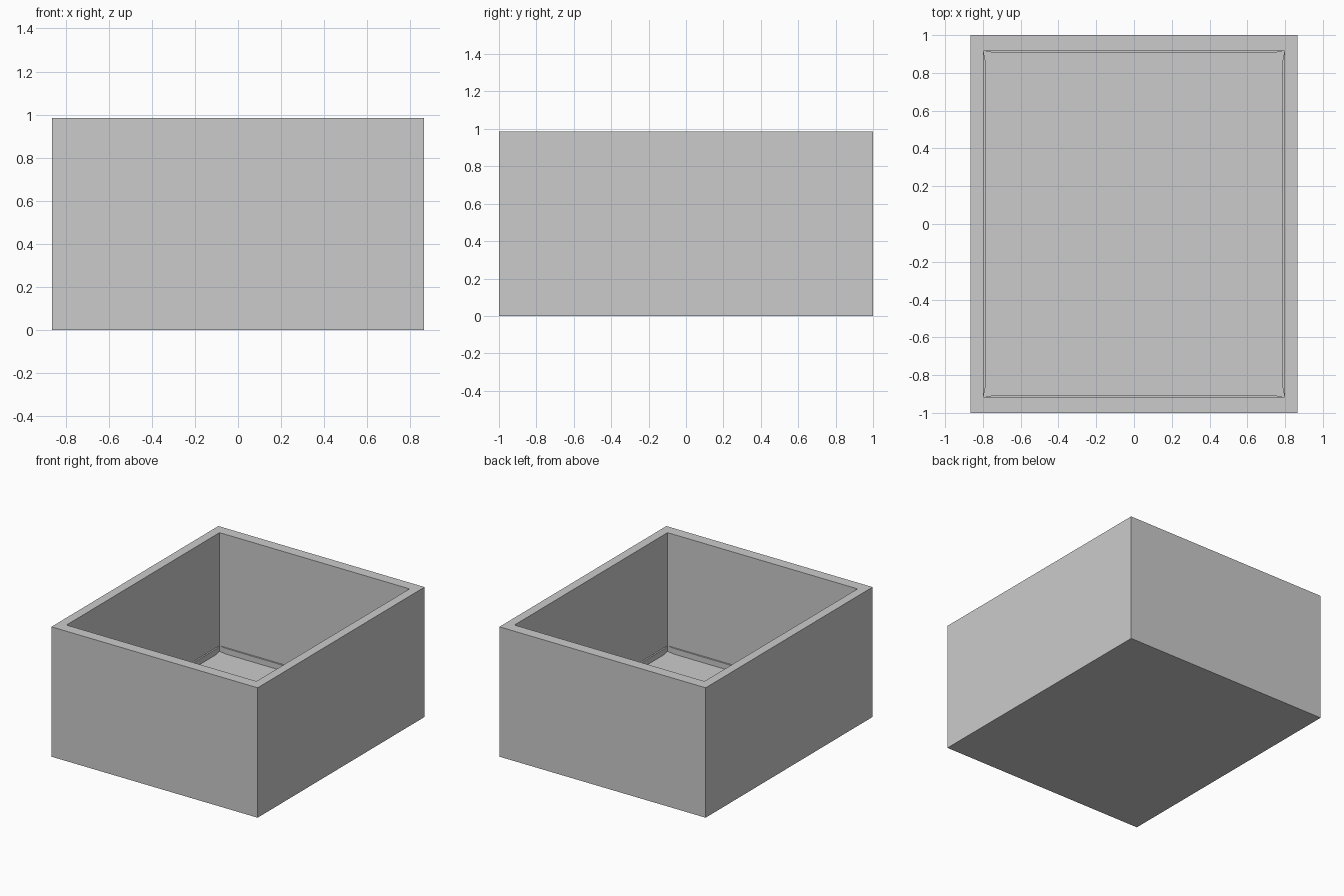
import bpy, bmesh

if "Cube" in bpy.data.objects:
    bpy.data.objects.remove(bpy.data.objects["Cube"])

HX, HY, H = 0.865, 1.0, 0.985      # outer half sizes and height
IX, IY = 0.797, 0.917              # cavity half sizes
FLOOR, LEDGE, DEPTH, TAPER = 0.085, 0.128, 0.012, 0.06


def make_object(name, bm):
    bmesh.ops.recalc_face_normals(bm, faces=bm.faces)
    mesh = bpy.data.meshes.new(name)
    bm.to_mesh(mesh)
    bm.free()
    obj = bpy.data.objects.new(name, mesh)
    bpy.context.collection.objects.link(obj)
    return obj


def bridge(bm, loops):
    rings = [[bm.verts.new(p) for p in loop] for loop in loops]
    for a, b in zip(rings, rings[1:]):
        n = len(a)
        for i in range(n):
            bm.faces.new((a[i], a[(i + 1) % n], b[(i + 1) % n], b[i]))
    bm.faces.new(rings[0])
    bm.faces.new(rings[-1])


def rect(x, y, z):
    return [(-x, -y, z), (x, -y, z), (x, y, z), (-x, y, z)]


# Open box with thick walls and floor
bm = bmesh.new()
bridge(bm, [rect(HX, HY, 0), rect(HX, HY, H), rect(IX, IY, H), rect(IX, IY, FLOOR)])
make_object("open_box", bm)


# Thin strips where the walls meet the floor, tapering into the corners
def strip(name, half, offset, side, along_x):
    profile = [(-half, offset), (half, offset),
               (half - TAPER, offset - DEPTH), (-half + TAPER, offset - DEPTH)]
    pts = [(u, v * side) if along_x else (v * side, u) for u, v in profile]
    bm = bmesh.new()
    bridge(bm, [[(x, y, z) for x, y in pts] for z in (FLOOR, LEDGE)])
    make_object(name, bm)


for side, tag in ((-1, "front"), (1, "back")):
    strip(tag + "_floor_strip", IX, IY, side, True)
for side, tag in ((-1, "left"), (1, "right")):
    strip(tag + "_floor_strip", IY, IX, side, False)
